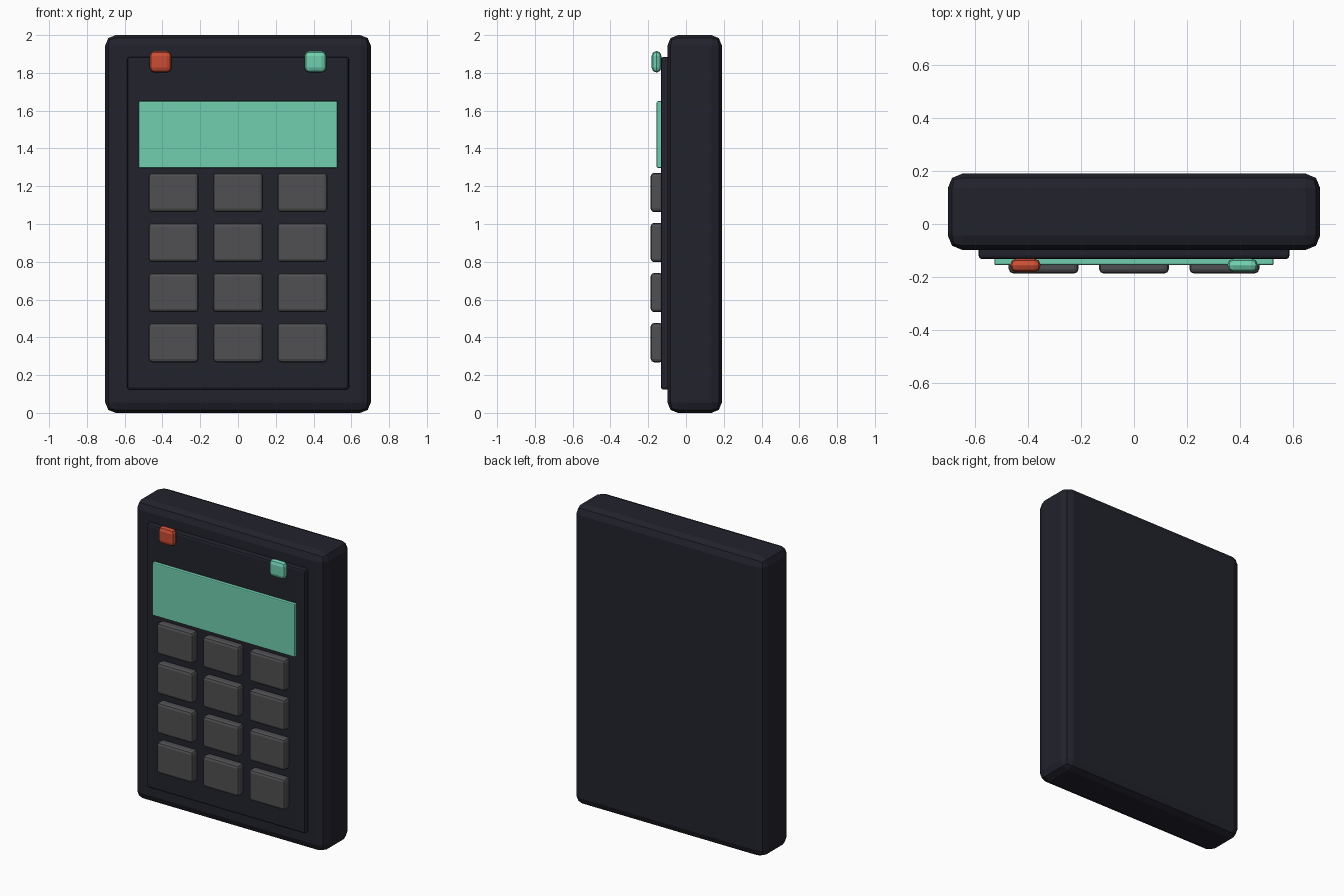
import bpy

if "Cube" in bpy.data.objects:
    bpy.data.objects.remove(bpy.data.objects["Cube"])


def material(name, rgb):
    m = bpy.data.materials.new(name)
    m.diffuse_color = (*rgb, 1)
    m.use_nodes = True
    m.node_tree.nodes["Principled BSDF"].inputs["Base Color"].default_value = m.diffuse_color
    return m


CASE = material("dark navy", (0.016, 0.016, 0.026))
KEY = material("key grey", (0.080, 0.080, 0.085))
MINT = material("mint green", (0.160, 0.620, 0.430))
RED = material("signal red", (0.600, 0.075, 0.035))


def block(name, x, y, z, mat, bevel, segments=2):
    """Rounded box given by its (min, max) extent on each axis."""
    bpy.ops.mesh.primitive_cube_add(
        size=1, location=[(a + b) / 2 for a, b in (x, y, z)])
    ob = bpy.context.object
    ob.name = name
    ob.scale = [b - a for a, b in (x, y, z)]
    bpy.ops.object.transform_apply(location=False, rotation=False, scale=True)
    ob.data.materials.append(mat)
    mod = ob.modifiers.new("rounded edges", 'BEVEL')
    mod.width = bevel
    mod.segments = segments
    return ob


# Case and raised front panel
block("case", (-0.703, 0.703), (-0.098, 0.19), (0, 2), CASE, 0.055)
block("front_panel", (-0.587, 0.587), (-0.133, -0.08), (0.123, 1.885), CASE, 0.014)

# Display
block("display", (-0.527, 0.527), (-0.155, -0.12), (1.297, 1.65), MINT, 0.006)

# Keypad, three columns by four rows
for row in range(4):
    for col in range(3):
        cx, cz = (col - 1) * 0.341, 0.372 + row * 0.265
        block(f"key_{row + 1}_{col + 1}", (cx - 0.132, cx + 0.132),
              (-0.187, -0.12), (cz - 0.104, cz + 0.104), KEY, 0.018)

# Indicator lamps
for name, cx, mat in (("red_lamp", -0.41, RED), ("green_lamp", 0.41, MINT)):
    block(name, (cx - 0.058, cx + 0.058), (-0.182, -0.13), (1.802, 1.916), mat, 0.0255)
